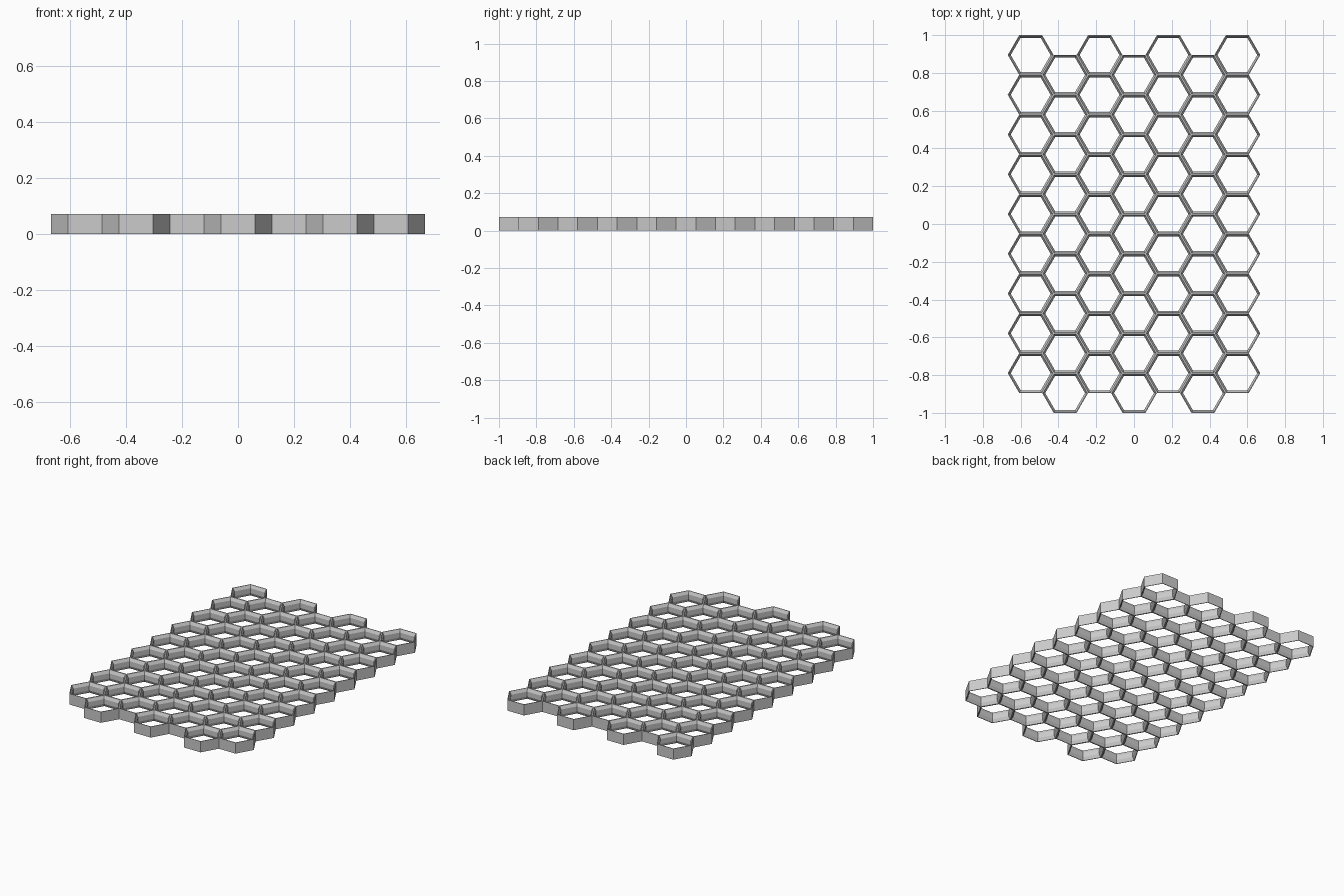
import bpy
import bmesh
from math import cos, sin, radians

cube = bpy.data.objects.get("Cube")
if cube:
    bpy.data.objects.remove(cube, do_unlink=True)

ROWS = 9
PITCH = 2 / (ROWS + 0.5)           # flat-to-flat size of one cell
RADIUS = PITCH / 2 / cos(radians(30))
STEP = RADIUS * 1.5                # distance between neighbouring columns
HEIGHT = 0.072
RIM, WALL, BEVEL = 0.004, 0.014, 0.02

grey = bpy.data.materials.new("plain grey")
grey.use_nodes = True
colour = (0.6, 0.6, 0.6, 1)
grey.diffuse_color = colour
grey.node_tree.nodes["Principled BSDF"].inputs["Base Color"].default_value = colour

# Wall cross-section: inset from the outer face, height
PROFILE = [(0, 0), (0, HEIGHT), (RIM, HEIGHT), (WALL, HEIGHT - BEVEL),
           (WALL, BEVEL), (RIM, 0)]


def cell_mesh(name):
    """Sweep the wall section around a hexagon."""
    bm = bmesh.new()
    loops = []
    for inset, z in PROFILE:
        r = RADIUS - inset / cos(radians(30))
        loops.append([bm.verts.new((r * cos(radians(60 * i)),
                                    r * sin(radians(60 * i)), z))
                      for i in range(6)])
    for a, b in zip(loops, loops[1:] + loops[:1]):
        for i in range(6):
            j = (i + 1) % 6
            bm.faces.new((a[i], a[j], b[j], b[i]))
    bmesh.ops.recalc_face_normals(bm, faces=bm.faces)
    mesh = bpy.data.meshes.new(name)
    bm.to_mesh(mesh)
    bm.free()
    mesh.materials.append(grey)
    return mesh


def cell_grid(name, columns, x, y):
    """Repeat a cell over columns and rows, starting at its front left."""
    obj = bpy.data.objects.new(name, cell_mesh(name))
    bpy.context.collection.objects.link(obj)
    obj.location = (x, y, 0)
    for label, count, offset in (("columns", columns, (2 * STEP, 0, 0)),
                                 ("rows", ROWS, (0, PITCH, 0))):
        mod = obj.modifiers.new(label, "ARRAY")
        mod.use_relative_offset = False
        mod.use_constant_offset = True
        mod.constant_offset_displace = offset
        mod.count = count


# Two interlocking sets of columns, offset by half a cell
cell_grid("outer_columns", 4, -3 * STEP, -1 + PITCH)
cell_grid("inner_columns", 3, -2 * STEP, -1 + PITCH / 2)
